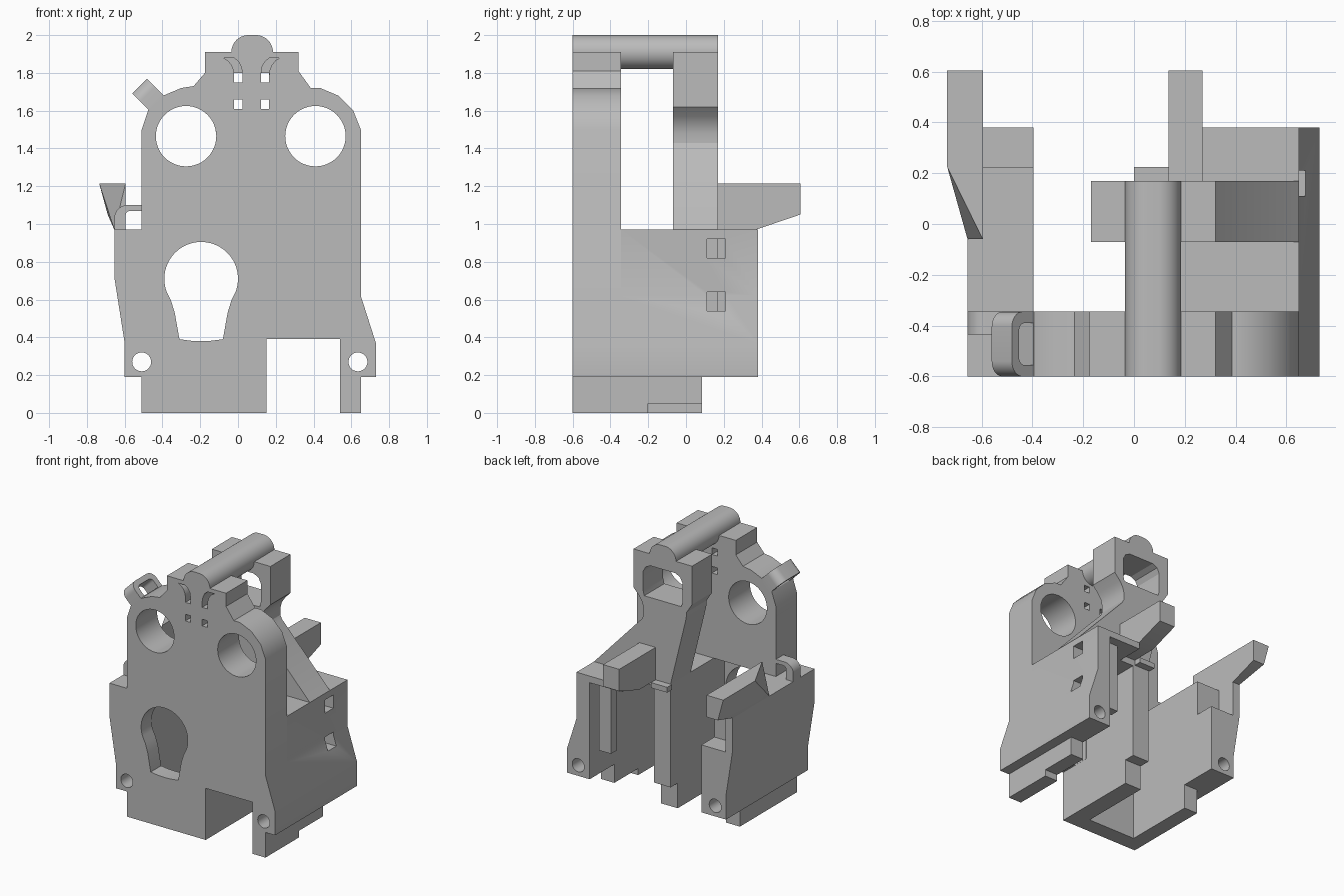
import bpy, bmesh, math
from mathutils import Vector

if "Cube" in bpy.data.objects:
    bpy.data.objects.remove(bpy.data.objects["Cube"], do_unlink=True)

grey = bpy.data.materials.new("plain grey")
grey.use_nodes = True
grey.diffuse_color = (0.5, 0.5, 0.5, 1)
grey.node_tree.nodes["Principled BSDF"].inputs["Base Color"].default_value = (0.5, 0.5, 0.5, 1)

XZ = (Vector((1, 0, 0)), Vector((0, 0, 1)), Vector((0, 1, 0)))
YZ = (Vector((0, 1, 0)), Vector((0, 0, 1)), Vector((1, 0, 0)))


def prism(name, pts, a, b, frame=XZ, origin=(0, 0, 0)):
    """Extrude a 2D profile from depth a to depth b in the given frame."""
    U, V, W = frame
    o = Vector(origin)
    bm = bmesh.new()
    lo = [bm.verts.new(o + U * p + V * q + W * a) for p, q in pts]
    hi = [bm.verts.new(o + U * p + V * q + W * b) for p, q in pts]
    bm.faces.new(lo)
    bm.faces.new(hi[::-1])
    for i in range(len(pts)):
        j = (i + 1) % len(pts)
        bm.faces.new((lo[i], lo[j], hi[j], hi[i]))
    return finish(name, bm)


def finish(name, bm):
    bmesh.ops.recalc_face_normals(bm, faces=bm.faces)
    me = bpy.data.meshes.new(name)
    bm.to_mesh(me)
    bm.free()
    me.materials.append(grey)
    ob = bpy.data.objects.new(name, me)
    bpy.context.collection.objects.link(ob)
    return ob


def rect(x0, x1, z0, z1):
    return [(x0, z0), (x1, z0), (x1, z1), (x0, z1)]


def box(name, x0, x1, y0, y1, z0, z1):
    return prism(name, rect(x0, x1, z0, z1), y0, y1)


def arc(cx, cz, r, a0, a1, n=16):
    return [(cx + r * math.cos(math.radians(a0 + (a1 - a0) * i / n)),
             cz + r * math.sin(math.radians(a0 + (a1 - a0) * i / n))) for i in range(n + 1)]


def circle(cx, cz, r, n=48):
    return arc(cx, cz, r, 0, 360, n)[:-1]


def hull(name, pts):
    bm = bmesh.new()
    for p in pts:
        bm.verts.new(p)
    bmesh.ops.convex_hull(bm, input=bm.verts)
    bmesh.ops.dissolve_limit(bm, angle_limit=0.02, verts=bm.verts, edges=bm.edges)
    return finish(name, bm)


def cut(ob, cutters):
    """Subtract the cutters, bake the result and drop the cutters."""
    for c in cutters:
        c.hide_render = True
        m = ob.modifiers.new("cut", "BOOLEAN")
        m.operation, m.solver, m.object = "DIFFERENCE", "EXACT", c
    bpy.context.view_layer.update()
    ev = ob.evaluated_get(bpy.context.evaluated_depsgraph_get())
    me = bpy.data.meshes.new_from_object(ev)
    ob.modifiers.clear()
    ob.data = me
    for c in cutters:
        bpy.data.objects.remove(c, do_unlink=True)


# Rounded crest shared by the front plate and the rear bracket
crest = arc(0.055, 1.91, 0.09, 180, 90) + arc(0.095, 1.91, 0.09, 90, 0)

# Front plate
outline = [(-.51, 0), (-.51, .19), (-.6, .19), (-.6, .37), (-.655, .72), (-.655, .97),
           (-.51, .97), (-.51, 1.5), (-.475, 1.605), (-.395, 1.68), (-.3, 1.72), (-.235, 1.73),
           (-.175, 1.8), (-.175, 1.91)] + crest + [
           (.32, 1.91), (.32, 1.81), (.385, 1.72), (.435, 1.72), (.53, 1.68), (.61, 1.6),
           (.65, 1.5), (.65, .62), (.73, .37), (.73, .19), (.65, .19), (.65, 0), (.54, 0),
           (.54, .39), (.15, .39), (.15, 0)]
front = prism("front_plate", outline, -.6, -.345)

cutters = [prism("eye_cut", circle(x, 1.465, .16), -.7, -.2) for x in (-.275, .41)]
cutters += [prism("pin_cut", circle(x, .27, .05, 32), -.7, -.2) for x in (-.51, .635)]
keyhole = arc(-.195, .71, .195, 200, -20, 40) + [
    (-.035, .595), (-.055, .53), (-.08, .39), (-.14, .382), (-.195, .38),
    (-.25, .382), (-.31, .39), (-.335, .53), (-.355, .595)]
cutters.append(prism("keyhole_cut", keyhole, -.7, -.4))
# hollow back of the lower plate
cutters.append(box("cavity_cut", -.395, .01, -.475, -.3, -.1, .97))
cutters.append(box("cavity_cut", .151, .539, -.475, -.3, .38, .92))
# small square windows and curved pockets, mirrored about the crest centre
cx = .0725
horn = [(.048, 1.78), (.0925, 1.78), (.094, 1.81), (.105, 1.84), (.125, 1.865), (.15, 1.88),
        (.095, 1.88), (.07, 1.86), (.054, 1.83)]
for s in (-1, 1):
    for z in (1.61, 1.75):
        cutters.append(prism("window_cut", [(cx + s * p, q) for p, q in
                                            rect(.048, .0925, z, z + .05)], -.7, -.2))
    cutters.append(prism("pocket_cut", [(cx + s * p, q) for p, q in horn], -.7, -.48))
cut(front, cutters)

# Right-hand wall (-x), tapered, with a corner notch at the back
wall_a = prism("narrow_side_wall", [(-.395, .19), (-.6, .19), (-.6, .37), (-.655, .72),
                                    (-.655, .97), (-.395, .97)], -.345, .38)
cut(wall_a, [prism("pin_cut", circle(-.51, .27, .05, 32), -.5, .6),
             box("notch_cut", -.595, -.3, .225, .5, .70, 1.1)])
box("narrow_side_foot", -.51, -.395, -.345, .085, 0, .19)

# Left-hand wall (+x), flared, with two square sockets
wall_b = prism("flared_side_wall", [(.54, .19), (.73, .19), (.73, .37), (.65, .62),
                                    (.65, .97), (.54, .97)], -.345, .38)
cut(wall_b, [prism("pin_cut", circle(.635, .27, .05, 32), -.5, .6)]
    + [box("socket_cut", .45, .8, .11, .21, z, z + .1) for z in (.54, .82)])
prism("flared_side_foot", [(-.345, 0), (-.2, 0), (-.2, .05), (.085, .05), (.085, .19), (-.345, .19)],
      .54, .65, YZ)

# Inner column wall, roof deck and hanging rib
prism("column_wall", [(-.345, 0), (.085, 0), (.085, .19), (.17, .19), (.17, .97), (-.345, .97)],
      .01, .15, YZ)
box("deck", .15, .54, -.345, .17, .92, .97)
box("deck_rear", .27, .54, .17, .38, .92, .97)
box("rib", .41, .51, .24, .31, .39, .92)

# Rear bracket with window
bracket = prism("rear_bracket", [(.01, .97), (-.12, 1.5), (-.125, 1.55), (-.17, 1.62), (-.17, 1.91)]
                + crest + [(.32, 1.91), (.32, 1.62), (.275, 1.57), (.248, 1.53), (.235, 1.48),
                           (.235, 1.43), (.25, 1.4), (.65, .97)], -.07, .17)
opening = [(-.08, 1.58), (.23, 1.58), (.24, 1.62), (.24, 1.76), (.22, 1.8), (.18, 1.82),
           (-.03, 1.82), (-.07, 1.8), (-.09, 1.76), (-.09, 1.62)]
cut(bracket, [prism("opening_cut", opening, -.2, .3)])

# Rounded top rod joining plate and bracket
prism("top_rod", crest + arc(.095, 1.91, .09, 0, -90)[1:] + arc(.055, 1.91, .09, 270, 180)[:-1],
      -.345, -.07)

# Rear arms
prism("inner_arm", [(.17, .97), (.37, .97), (.605, 1.05), (.605, 1.215), (.17, 1.215)],
      .135, .27, YZ)
box("arm_tab", 0, .135, .17, .225, .93, .97)
hull("outer_arm", [(-.735, .225, 1.215), (-.735, .605, 1.215), (-.595, .605, 1.215),
                   (-.595, -.06, 1.215), (-.655, -.06, .97), (-.595, -.06, .97),
                   (-.655, .37, .97), (-.595, .37, .97), (-.69, .605, 1.05), (-.595, .605, 1.05)])

# Tilted eyelet on the shoulder: rounded loop extruded along the slope
d = math.sqrt(.5)
tilt = (Vector((0, 1, 0)), Vector((-d, 0, d)), Vector((d, 0, d)))
loop = [(-.6, -.03)] + arc(-.54, .06, .06, 180, 90, 8) + arc(-.405, .06, .06, 90, 0, 8) + [(-.345, -.03)]
eyelet = prism("shoulder_eyelet", loop, 0, .112, tilt, (-.475, 0, 1.605))
hole = [(-.555, .0)] + arc(-.525, .05, .03, 180, 90, 8) + arc(-.42, .05, .03, 90, 0, 8) + [(-.39, .0)]
cut(eyelet, [prism("eyelet_cut", hole, -.05, .2, tilt, (-.475, 0, 1.605))])

# Curved strap on the narrow side wall
prism("side_strap", [(-.655, .97)] + arc(-.585, 1.03, .07, 180, 90, 10) + [(-.51, 1.1), (-.51, 1.07)]
      + arc(-.57, 1.045, .025, 90, 180, 6) + [(-.595, .97)], -.435, -.345)

# Smooth curved faces, keep edges crisp
bpy.ops.object.select_all(action="DESELECT")
for ob in bpy.context.collection.objects:
    if ob.type == "MESH" and ob.data.materials and ob.data.materials[0] == grey:
        ob.select_set(True)
        bpy.context.view_layer.objects.active = ob
bpy.ops.object.shade_smooth_by_angle(angle=math.radians(25))
